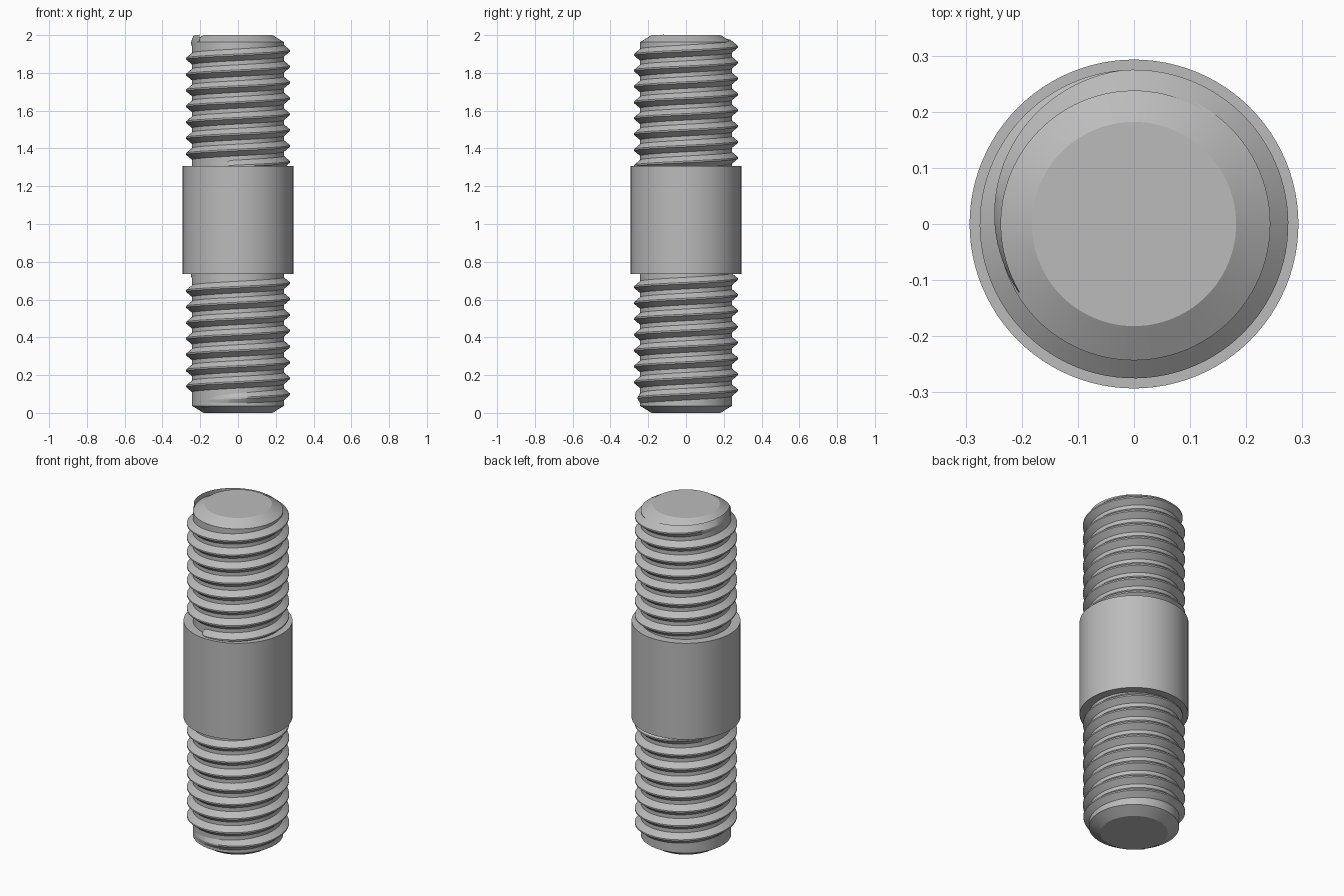
import bpy, bmesh
from math import cos, sin, pi, radians

if "Cube" in bpy.data.objects:
    bpy.data.objects.remove(bpy.data.objects["Cube"])

steel = bpy.data.materials.new("steel grey")
steel.use_nodes = True
GREY = (0.5, 0.5, 0.5, 1)
steel.diffuse_color = GREY
steel.node_tree.nodes["Principled BSDF"].inputs["Base Color"].default_value = GREY

CORE, CREST, COLLAR, TIP = 0.243, 0.275, 0.293, 0.182
PITCH = 0.084
SEGS = 96


def finish(name, bm):
    bmesh.ops.recalc_face_normals(bm, faces=bm.faces)
    mesh = bpy.data.meshes.new(name)
    bm.to_mesh(mesh)
    bm.free()
    mesh.materials.append(steel)
    obj = bpy.data.objects.new(name, mesh)
    bpy.context.collection.objects.link(obj)
    bpy.ops.object.select_all(action='DESELECT')
    obj.select_set(True)
    bpy.context.view_layer.objects.active = obj
    bpy.ops.object.shade_smooth_by_angle(angle=radians(25))


def bridge(bm, a, b):
    for i in range(len(a)):
        j = (i + 1) % len(a)
        bm.faces.new((a[i], a[j], b[j], b[i]))


def lathe(name, profile):
    """Closed solid of revolution from (radius, height) points."""
    bm = bmesh.new()
    rings = [[bm.verts.new((r * cos(2 * pi * i / SEGS), r * sin(2 * pi * i / SEGS), z))
              for i in range(SEGS)] for r, z in profile]
    for a, b in zip(rings, rings[1:]):
        bridge(bm, a, b)
    bm.faces.new(rings[0])
    bm.faces.new(rings[-1])
    finish(name, bm)


def thread(name, z_ref, start, end, fade_in, fade_out):
    """Right-handed ridge; z_ref is its height at angle 0, angles in degrees."""
    bm = bmesh.new()
    rings = []
    step = 360 / SEGS
    count = round((end - start) / step)
    for i in range(count + 1):
        deg = start + i * step
        a = radians(deg)
        z = z_ref + PITCH * deg / 360
        # The ridge sinks into the core at its run-outs
        f = min(1, (deg - start) / fade_in, (end - deg) / fade_out)
        tip = CORE - 0.004 + (CREST - CORE + 0.004) * f
        section = ((CORE - 0.006, -0.036), (tip, -0.004), (tip, 0.004), (CORE - 0.006, 0.036))
        rings.append([bm.verts.new((r * cos(a), r * sin(a), z + dz)) for r, dz in section])
    for a, b in zip(rings, rings[1:]):
        bridge(bm, a, b)
    bm.faces.new(rings[0])
    bm.faces.new(rings[-1])
    finish(name, bm)


# Chamfered rod and plain middle collar
lathe("core_rod", [(TIP, 0), (CORE, 0.037), (CORE, 1.963), (TIP, 2)])
lathe("middle_collar", [(COLLAR, 0.735), (COLLAR, 1.307)])

# Threads at both ends
thread("upper_thread", 1.917, -360 * 7.3, 210, 10, 115)
thread("lower_thread", 0.687, -360 * 7.4, 210, 115, 115)
